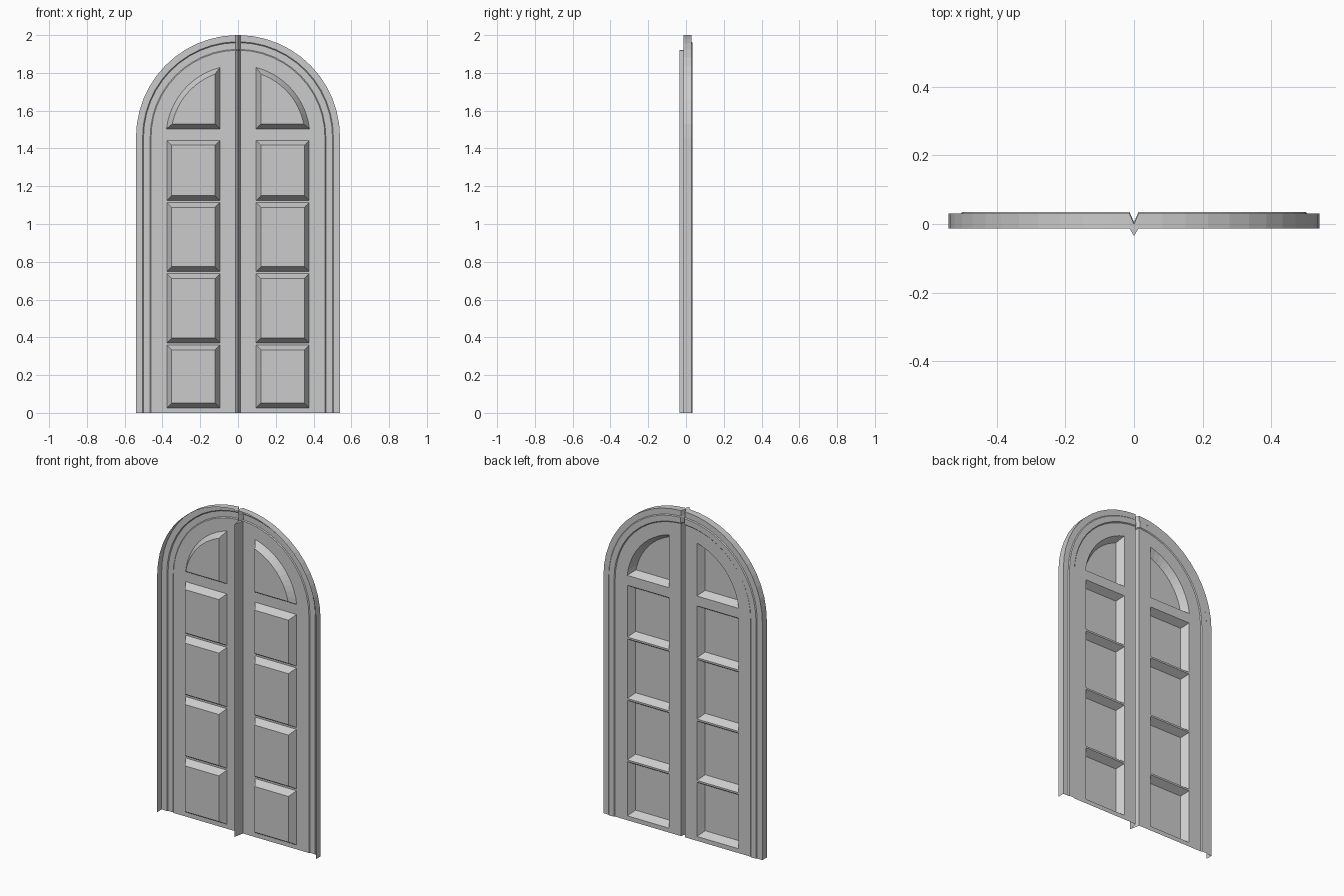
import bpy, bmesh, math
from mathutils import Vector

if "Cube" in bpy.data.objects:
    bpy.data.objects.remove(bpy.data.objects["Cube"])

SPRING = 1.46      # height where the arch begins
GAP = 0.013        # half width of the centre groove
LEAF_Y, PANEL_Y = 0.03, -0.012
SEGS = 12


def finish(name, bm):
    """Turn the right-hand half into a mirrored object."""
    bmesh.ops.recalc_face_normals(bm, faces=bm.faces)
    # the sheet's outer side looks towards +y
    if sum(f.normal.y * f.calc_area() for f in bm.faces) < 0:
        bmesh.ops.reverse_faces(bm, faces=bm.faces)
    me = bpy.data.meshes.new(name)
    bm.to_mesh(me)
    bm.free()
    ob = bpy.data.objects.new(name, me)
    bpy.context.collection.objects.link(ob)
    mod = ob.modifiers.new("mirror", 'MIRROR')
    mod.merge_threshold = 0.0005
    return ob


def arch(r, xmin, zmin):
    """Points up the side and round the arch, ending at x = xmin."""
    a0 = math.asin(max(0, (zmin - SPRING) / r))
    a1 = math.acos(xmin / r)
    pts = [(r, zmin)] if zmin < SPRING else []
    for i in range(SEGS + 1):
        a = a0 + (a1 - a0) * i / SEGS
        pts.append((r * math.cos(a), SPRING + r * math.sin(a)))
    return pts


def loft(bm, rings, closed=False):
    rows = [[bm.verts.new(p) for p in ring] for ring in rings]
    n = len(rows[0])
    for a, b in zip(rows, rows[1:]):
        for i in range(n if closed else n - 1):
            j = (i + 1) % n
            bm.faces.new((a[i], a[j], b[j], b[i]))
    return rows


def panel_outline(p, inset):
    """Rectangle (z0, z1), or the arched top panel when z1 is None."""
    z0, z1 = p
    x0, x1 = 0.096 + inset, 0.377 - inset
    z0 += inset
    if z1 is None:
        return arch(0.381 - inset, x0, z0) + [(x0, z0)]
    z1 -= inset
    return [(x0, z0), (x1, z0), (x1, z1), (x0, z1)]


# arched frame: outer rim, flat band and raised bead (radius, y, y at the centre line)
profile = [(0.54, -0.013, -0.035), (0.54, 0.03, 0.0), (0.505, 0.03, 0.0),
           (0.50, 0.035, 0.005), (0.465, 0.035, 0.005), (0.46, LEAF_Y, -0.035)]
bm = bmesh.new()
rings = []
for r, y, tip in profile:
    ring = [(x, y, z) for x, z in arch(r, GAP, 0)]
    ring.append((0, tip, ring[-1][2]))
    rings.append(ring)
loft(bm, rings)
finish("arched_frame", bm)

# V-shaped meeting groove between the two leaves
top = arch(0.46, GAP, 0)[-1][1]
bm = bmesh.new()
loft(bm, [[(GAP, LEAF_Y, 0), (GAP, LEAF_Y, top)], [(0, -0.035, 0), (0, -0.035, top)]])
finish("centre_groove", bm)

# flat leaf with openings for the panels
panels = [(0.027, 0.36), (0.371, 0.737), (0.748, 1.114), (1.125, 1.443), (1.504, None)]
bm = bmesh.new()
edges = []
for loop in [arch(0.46, GAP, 0) + [(GAP, 0)]] + [panel_outline(p, 0) for p in panels]:
    vs = [bm.verts.new((x, LEAF_Y, z)) for x, z in loop]
    edges += [bm.edges.new((vs[i - 1], vs[i])) for i in range(len(vs))]
bmesh.ops.triangle_fill(bm, edges=edges, use_beauty=True, normal=Vector((0, 1, 0)))
finish("door_leaf", bm)

# sunken panels with bevelled sides
bm = bmesh.new()
for p in panels:
    rows = loft(bm, [[(x, y, z) for x, z in panel_outline(p, i)]
                     for i, y in ((0, LEAF_Y), (0.026, PANEL_Y))], closed=True)
    bm.faces.new(rows[-1])
finish("door_panels", bm)
